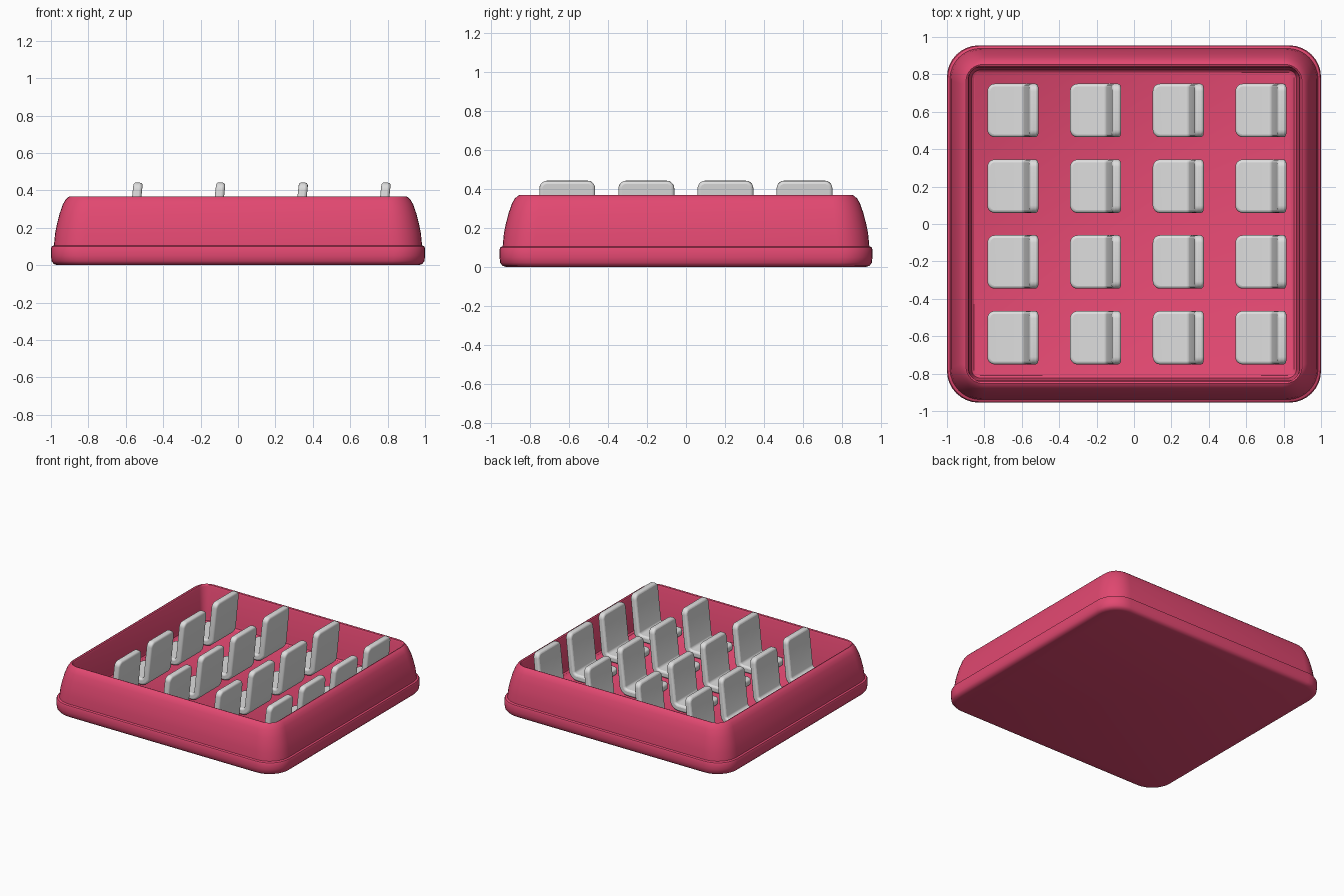
import bpy
import bmesh
from math import sin, cos, pi
from mathutils import Vector

cube = bpy.data.objects.get("Cube")
if cube:
    bpy.data.objects.remove(cube, do_unlink=True)


def material(name, rgb):
    m = bpy.data.materials.new(name)
    m.use_nodes = True
    m.diffuse_color = (*rgb, 1)
    m.node_tree.nodes["Principled BSDF"].inputs["Base Color"].default_value = (*rgb, 1)
    return m


pink = material("raspberry pink", (0.76, 0.065, 0.165))
grey = material("light grey", (0.73, 0.73, 0.73))


def finish(bm, name, mat):
    bmesh.ops.recalc_face_normals(bm, faces=bm.faces)
    mesh = bpy.data.meshes.new(name)
    bm.to_mesh(mesh)
    bm.free()
    mesh.materials.append(mat)
    ob = bpy.data.objects.new(name, mesh)
    bpy.context.collection.objects.link(ob)
    return ob


def smooth(ob):
    bpy.ops.object.select_all(action="DESELECT")
    ob.select_set(True)
    bpy.context.view_layer.objects.active = ob
    bpy.ops.object.shade_smooth_by_angle(angle=pi / 5)


def ring(bm, half_x, radius, z, steps=8):
    """Rounded rectangle loop; depth is slightly less than width."""
    half_y = half_x - 0.045
    loop = []
    for q, (sx, sy) in enumerate([(1, 1), (-1, 1), (-1, -1), (1, -1)]):
        for i in range(steps + 1):
            a = (q + i / steps) * pi / 2
            loop.append(bm.verts.new((sx * (half_x - radius) + radius * cos(a),
                                      sy * (half_y - radius) + radius * sin(a), z)))
    return loop


# Tray: base band, curved outer wall, rounded rim, inner wall and floor
profile = [  # half width, corner radius, height
    (0.965, 0.15, 0.0), (0.985, 0.165, 0.006), (0.997, 0.17, 0.022),
    (1.0, 0.17, 0.05), (1.0, 0.17, 0.09), (0.996, 0.17, 0.1),
    (0.984, 0.165, 0.106), (0.978, 0.165, 0.17), (0.968, 0.16, 0.22),
    (0.954, 0.15, 0.275), (0.936, 0.14, 0.326), (0.922, 0.13, 0.35),
    (0.908, 0.11, 0.363), (0.898, 0.09, 0.368), (0.888, 0.07, 0.364),
    (0.882, 0.06, 0.352), (0.873, 0.05, 0.11), (0.868, 0.045, 0.09),
    (0.855, 0.035, 0.08),
]
bm = bmesh.new()
loops = [ring(bm, *p) for p in profile]
for low, high in zip(loops, loops[1:]):
    for i in range(len(low)):
        j = (i + 1) % len(low)
        bm.faces.new((low[i], low[j], high[j], high[i]))
bm.faces.new(loops[0])
bm.faces.new(loops[-1])
smooth(finish(bm, "tray", pink))


# Seat: an L-shaped strip with a curved bend, extruded sideways
def seat_mesh(width=0.286):
    def bend(radius, cx, cz):
        return [(cx + radius * sin(t), cz - radius * cos(t))
                for t in [k * pi / 12 for k in range(6)]]
    outer = [(-0.138, 0.085)] + bend(0.075, 0.035, 0.16) + [(0.137, 0.44)]
    inner = [(-0.138, 0.137)] + bend(0.023, 0.035, 0.16) + [(0.088, 0.443)]
    outline = outer + inner[::-1]
    b = bmesh.new()
    side = b.faces.new([b.verts.new((x, -width / 2, z)) for x, z in outline])
    grown = bmesh.ops.extrude_face_region(b, geom=[side])["geom"]
    bmesh.ops.translate(b, vec=Vector((0, width, 0)),
                        verts=[g for g in grown if isinstance(g, bmesh.types.BMVert)])

    # Round the four free corners of the pan and backrest
    corners = []
    for e in b.edges:
        p, q = (v.co for v in e.verts)
        if abs(p.y - q.y) < 1e-5:
            if (p.x < -0.137 and q.x < -0.137) or (p.z > 0.43 and q.z > 0.43):
                corners.append(e)
    bmesh.ops.bevel(b, geom=corners, offset=0.04, segments=5, profile=0.5,
                    affect="EDGES", clamp_overlap=True)
    return b


seat = finish(seat_mesh(), "seat_1_1", grey)
bevel = seat.modifiers.new("soft edges", "BEVEL")
bevel.width = 0.015
bevel.segments = 3
bevel.limit_method = "ANGLE"
bevel.angle_limit = pi / 4
smooth(seat)

# Four by four layout
for col in range(4):
    for row in range(4):
        ob = seat
        if col or row:
            ob = seat.copy()
            bpy.context.collection.objects.link(ob)
            ob.name = f"seat_{col + 1}_{row + 1}"
        ob.location = (-0.646 + 0.442 * col, -0.608 + 0.405 * row, 0)
